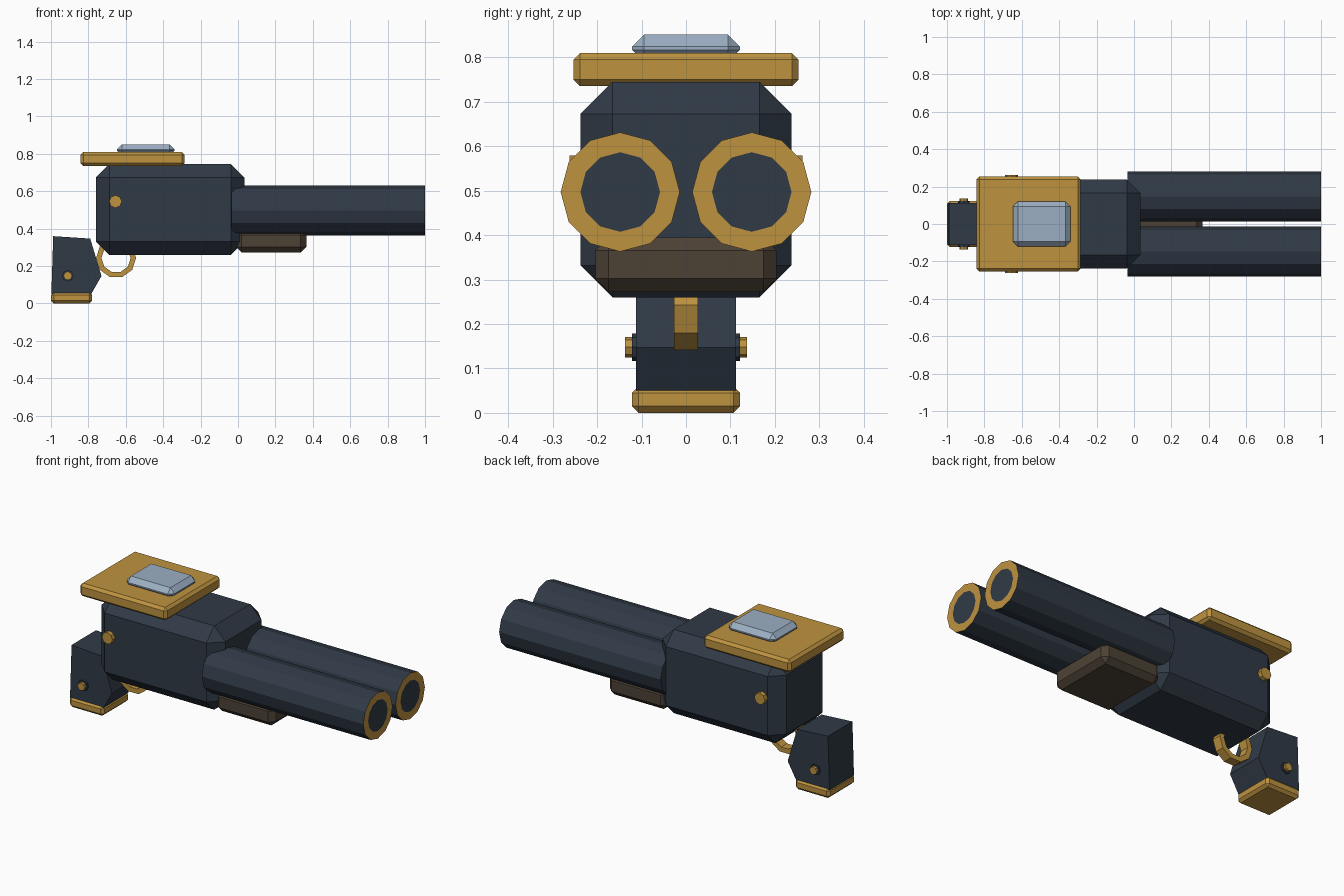
import bpy, bmesh, math
from mathutils import Matrix

if "Cube" in bpy.data.objects:
    bpy.data.objects.remove(bpy.data.objects["Cube"])


def material(name, rgb):
    m = bpy.data.materials.new(name)
    lin = [c / 12.92 if c <= 0.04045 else ((c + 0.055) / 1.055) ** 2.4 for c in (v / 255 for v in rgb)]
    m.diffuse_color = (*lin, 1)
    m.use_nodes = True
    m.node_tree.nodes["Principled BSDF"].inputs["Base Color"].default_value = m.diffuse_color
    return m


STEEL = material("dark steel", (48, 58, 70))
BRASS = material("brass", (190, 147, 64))
WOOD = material("dark wood", (77, 66, 53))
GLASS = material("pale glass", (156, 175, 195))


def finish(name, bm, *mats):
    bmesh.ops.recalc_face_normals(bm, faces=bm.faces)
    mesh = bpy.data.meshes.new(name)
    bm.to_mesh(mesh)
    bm.free()
    for m in mats:
        mesh.materials.append(m)
    ob = bpy.data.objects.new(name, mesh)
    bpy.context.collection.objects.link(ob)
    return ob


def box(name, x, y, z, bevel, mat):
    """Chamfered box, symmetric in y; x and z are (min, max)."""
    bm = bmesh.new()
    mtx = (Matrix.Translation(((x[0] + x[1]) / 2, 0, (z[0] + z[1]) / 2))
           @ Matrix.Diagonal((x[1] - x[0], 2 * y, z[1] - z[0], 1)))
    bmesh.ops.create_cube(bm, size=1, matrix=mtx)
    bmesh.ops.bevel(bm, geom=bm.edges[:], offset=bevel, segments=1, affect='EDGES')
    return finish(name, bm, mat)


def rod(name, axis, start, end, center, radius, sides, mat):
    """Prism along x or y; center holds the other two coordinates."""
    bm = bmesh.new()
    rot = Matrix.Rotation(math.pi / 2, 4, 'Y' if axis == 'x' else 'X')
    mid = (start + end) / 2
    loc = (mid, *center) if axis == 'x' else (center[0], mid, center[1])
    bmesh.ops.create_cone(bm, cap_ends=True, segments=sides, radius1=radius, radius2=radius,
                          depth=end - start, matrix=Matrix.Translation(loc) @ rot)
    return finish(name, bm, mat)


# Receiver, fore-end, top plate and sight glass
box("receiver", (-0.76, 0.035), 0.237, (0.26, 0.745), 0.072, STEEL)
box("fore_end", (-0.01, 0.365), 0.204, (0.272, 0.395), 0.03, WOOD)
box("top_plate", (-0.842, -0.285), 0.253, (0.735, 0.81), 0.015, BRASS)
box("sight_glass", (-0.647, -0.34), 0.121, (0.79, 0.851), 0.027, GLASS)

# Barrels with brass muzzle faces
for side, y in (("left", 0.148), ("right", -0.148)):
    ob = rod(side + "_barrel", 'x', -0.035, 1.0, (y, 0.497), 0.134, 12, STEEL)
    ob.data.materials.append(BRASS)
    bm = bmesh.new()
    bm.from_mesh(ob.data)
    cap = max(bm.faces, key=lambda f: f.calc_center_median().x)
    rim = bmesh.ops.inset_region(bm, faces=[cap], thickness=0.0445)["faces"]
    for f in rim:
        f.material_index = 1
    bm.to_mesh(ob.data)
    bm.free()

# Grip: side profile extruded across y
bm = bmesh.new()
profile = [(-0.988, 0.36), (-0.79, 0.347), (-0.73, 0.147), (-0.785, 0.05), (-0.998, 0.05)]
face = bm.faces.new([bm.verts.new((x, -0.112, z)) for x, z in profile])
ext = bmesh.ops.extrude_face_region(bm, geom=[face])
bmesh.ops.translate(bm, vec=(0, 0.224, 0), verts=[v for v in ext["geom"] if isinstance(v, bmesh.types.BMVert)])
finish("grip", bm, STEEL)
box("grip_cap", (-1.0, -0.78), 0.122, (0.0, 0.06), 0.015, BRASS)

# Bolts through the receiver and grip
rod("receiver_bolt", 'y', -0.262, 0.262, (-0.655, 0.545), 0.034, 8, BRASS)
rod("grip_washer", 'y', -0.122, 0.122, (-0.91, 0.148), 0.031, 8, STEEL)
rod("grip_bolt", 'y', -0.137, 0.137, (-0.91, 0.148), 0.023, 8, BRASS)

# Trigger guard: ten-sided ring of rectangular section
bm = bmesh.new()
N = 10
rings = []
for i in range(N):
    c, s = math.cos(2 * math.pi * i / N), math.sin(2 * math.pi * i / N)
    rings.append([bm.verts.new((-0.652 + r * c, y, 0.243 + r * s))
                  for r, y in ((0.107, -0.027), (0.107, 0.027), (0.078, 0.027), (0.078, -0.027))])
for i in range(N):
    a, b = rings[i], rings[(i + 1) % N]
    for k in range(4):
        bm.faces.new((a[k], a[(k + 1) % 4], b[(k + 1) % 4], b[k]))
finish("trigger_guard", bm, BRASS)
